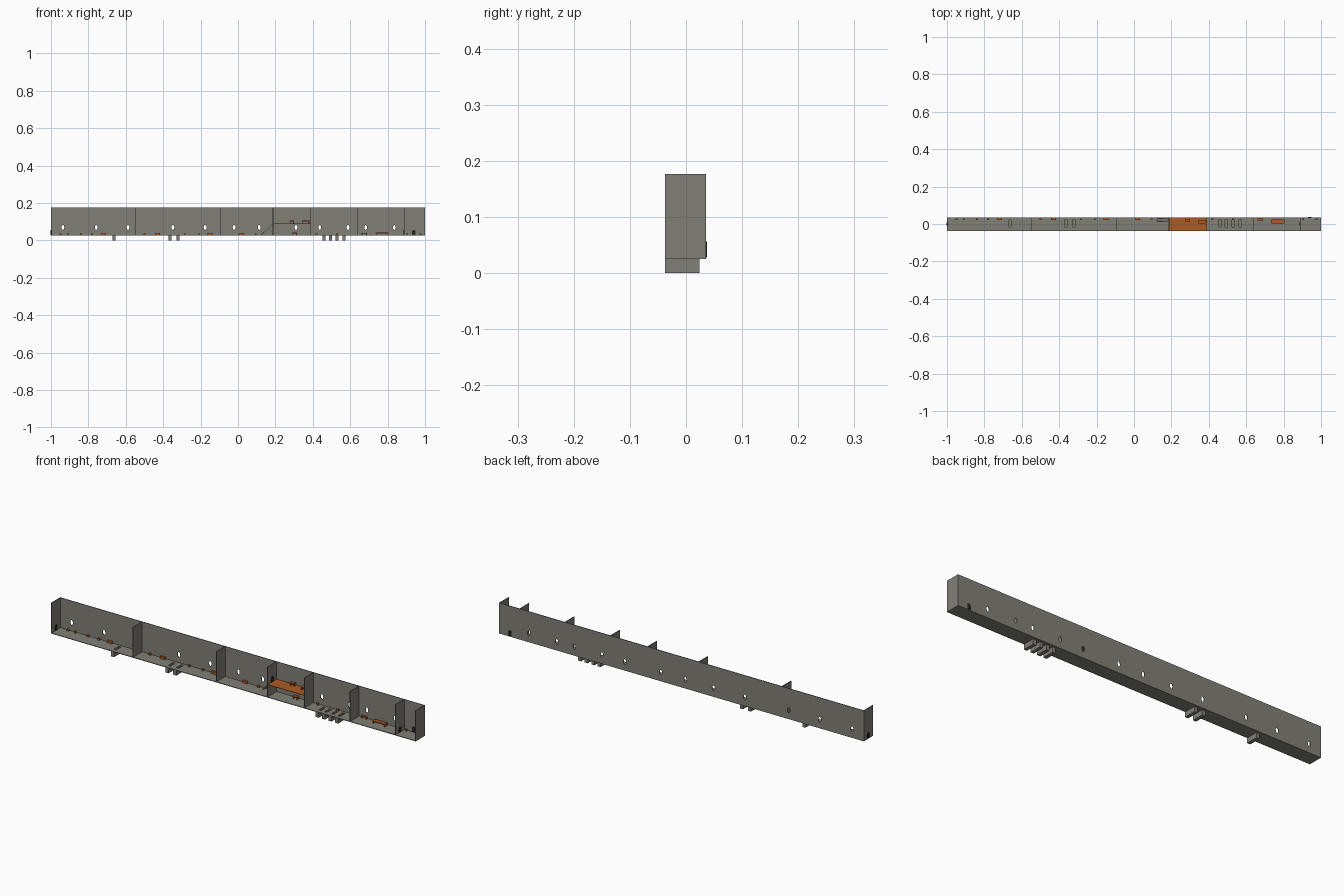
import bpy, math

if "Cube" in bpy.data.objects:
    bpy.data.objects.remove(bpy.data.objects["Cube"])

def mat(name, c):
    m = bpy.data.materials.new(name)
    m.diffuse_color = (*c, 1)
    m.use_nodes = True
    m.node_tree.nodes["Principled BSDF"].inputs["Base Color"].default_value = m.diffuse_color
    return m

GREY = mat("stone grey", (0.22, 0.215, 0.18))
ORANGE = mat("rust orange", (0.42, 0.105, 0.018))
DARK = mat("near black", (0.02, 0.018, 0.016))

def mesh(name, verts, faces, m):
    me = bpy.data.meshes.new(name)
    me.from_pydata(verts, [], faces)
    ob = bpy.data.objects.new(name, me)
    bpy.context.collection.objects.link(ob)
    if m:
        me.materials.append(m)
    return ob

def prism(name, base, offset, m):
    """Extrude a flat outline by an offset vector."""
    n = len(base)
    top = [tuple(a + b for a, b in zip(p, offset)) for p in base]
    faces = [tuple(range(n))[::-1], tuple(range(n, 2 * n))]
    faces += [(i, (i + 1) % n, n + (i + 1) % n, n + i) for i in range(n)]
    ob = mesh(name, base + top, faces, m)
    import bmesh
    bm = bmesh.new()
    bm.from_mesh(ob.data)
    bmesh.ops.recalc_face_normals(bm, faces=bm.faces)
    bm.to_mesh(ob.data)
    bm.free()
    return ob

def box(name, x0, x1, y0, y1, z0, z1, m):
    return prism(name, [(x0, y0, z0), (x1, y0, z0), (x1, y1, z0), (x0, y1, z0)],
                 (0, 0, z1 - z0), m)

def cut(target, cutter):
    mod = target.modifiers.new("cut", 'BOOLEAN')
    mod.object, mod.operation, mod.solver = cutter, 'DIFFERENCE', 'EXACT'
    cutter.hide_render = True
    cutter.hide_set(True)

def arch(side, along, z, w=0.018, h=0.028, steps=8):
    """Dark round-topped doorway plate; side 'x' lies in a divider, 'y' in the back wall."""
    out = [(-w / 2, 0), (w / 2, 0)]
    out += [(w / 2 * math.cos(math.pi * i / steps), h - w / 2 + w / 2 * math.sin(math.pi * i / steps))
            for i in range(steps + 1)]
    if side == 'x':
        prism("doorway", [(along - 0.003, u, z + v) for u, v in out], (0.006, 0, 0), DARK)
    else:
        prism("doorway", [(along + u, 0.0315, z + v) for u, v in out], (0, 0.006, 0), DARK)

YF, YB, ZF, ZT, T = -0.037, 0.036, 0.028, 0.177, 0.003

# floor and back wall
floor = box("floor", -1, 1, YF, YB - T, ZF - 0.003, ZF, GREY)
wall = box("back_wall", -1, 1, YB - T, YB, ZF - 0.003, ZT, GREY)

# round windows through the back wall
windows = [-0.936, -0.758, -0.588, -0.348, -0.176, -0.021, 0.113, 0.31, 0.437, 0.588, 0.683, 0.836]
for x in windows:
    ring = [(x + 0.0075 * math.cos(a), 0.02, 0.069 + 0.013 * math.sin(a))
            for a in (2 * math.pi * i / 12 for i in range(12))]
    cut(wall, prism("window_cutter", ring, (0, 0.03, 0), None))

# end walls and dividers
for x in (-1, -0.55, -0.094, 0.187, 0.39, 0.64, 0.888, 1):
    c = max(-1 + T / 2, min(1 - T / 2, x))
    box("end_wall" if abs(x) == 1 else "divider", c - T / 2, c + T / 2, YF, YB - T, ZF, ZT, GREY)

# doorways
arch('x', -1 + T / 2, ZF)
arch('x', 0.187, 0.09)
arch('x', 0.888, ZF)
arch('y', 0.94, ZF)

# sunken pits below the floor, open at the top
for x in (-0.663, -0.364, -0.321, 0.46, 0.494, 0.53, 0.567):
    w, y1 = 0.0085, 0.024
    cut(floor, box("pit_cutter", x - w + 0.002, x + w - 0.002, -0.017, y1 - 0.002, 0.02, 0.04, None))
    box("pit_bottom", x - w, x + w, YF, y1, 0, 0.002, GREY)
    for s in (-1, 1):
        box("pit_side", x + s * w - (0.002 if s > 0 else 0), x + s * w + (0.002 if s < 0 else 0),
            YF, y1, 0.002, 0.025, GREY)
    box("pit_front", x - w + 0.002, x + w - 0.002, YF, YF + 0.002, 0.002, 0.025, GREY)
    box("pit_back", x - w + 0.002, x + w - 0.002, y1 - 0.002, y1, 0.002, 0.025, GREY)

# raised platform with a ramp leading to it
box("platform", 0.1885, 0.3885, YF, YB - T, 0.088, 0.09, ORANGE)
prism("ramp", [(0.122, 0.013, ZF), (0.126, 0.013, ZF), (0.186, 0.013, 0.088), (0.186, 0.013, 0.091)],
      (0, 0.017, 0), GREY)

def table(x, y, w, d, z, h):
    t = 0.004
    box("table_top", x - w / 2, x + w / 2, y - d / 2, y + d / 2, z + h - t, z + h, ORANGE)
    for sx in (-1, 1):
        for sy in (-1, 1):
            cx, cy = x + sx * (w / 2 - 0.003), y + sy * (d / 2 - 0.003)
            box("table_leg", cx - 0.002, cx + 0.002, cy - 0.002, cy + 0.002, z, z + h - t, ORANGE)

# tables on the floor and on the platform
for x, y, w, d, z, h in ((0.77, 0.013, 0.068, 0.02, ZF, 0.014), (0.363, 0.012, 0.04, 0.02, 0.09, 0.016),
                         (0.288, 0.018, 0.024, 0.015, 0.09, 0.015), (0.303, 0.02, 0.026, 0.015, ZF, 0.014),
                         (0.675, 0.025, 0.03, 0.01, ZF, 0.012)):
    table(x, y, w, d, z, h)

# benches and stools along the back wall
for x in (-0.72, -0.43, -0.15, 0.02):
    box("bench", x - 0.013, x + 0.013, 0.022, 0.031, ZF, ZF + 0.011, ORANGE)
for x in (-0.95, -0.91, -0.84, -0.78, -0.5, -0.285, -0.21, 0.095, 0.42, 0.53, 0.905, 0.975):
    box("stool", x - 0.005, x + 0.005, 0.021, 0.029, ZF, ZF + 0.009, ORANGE)
